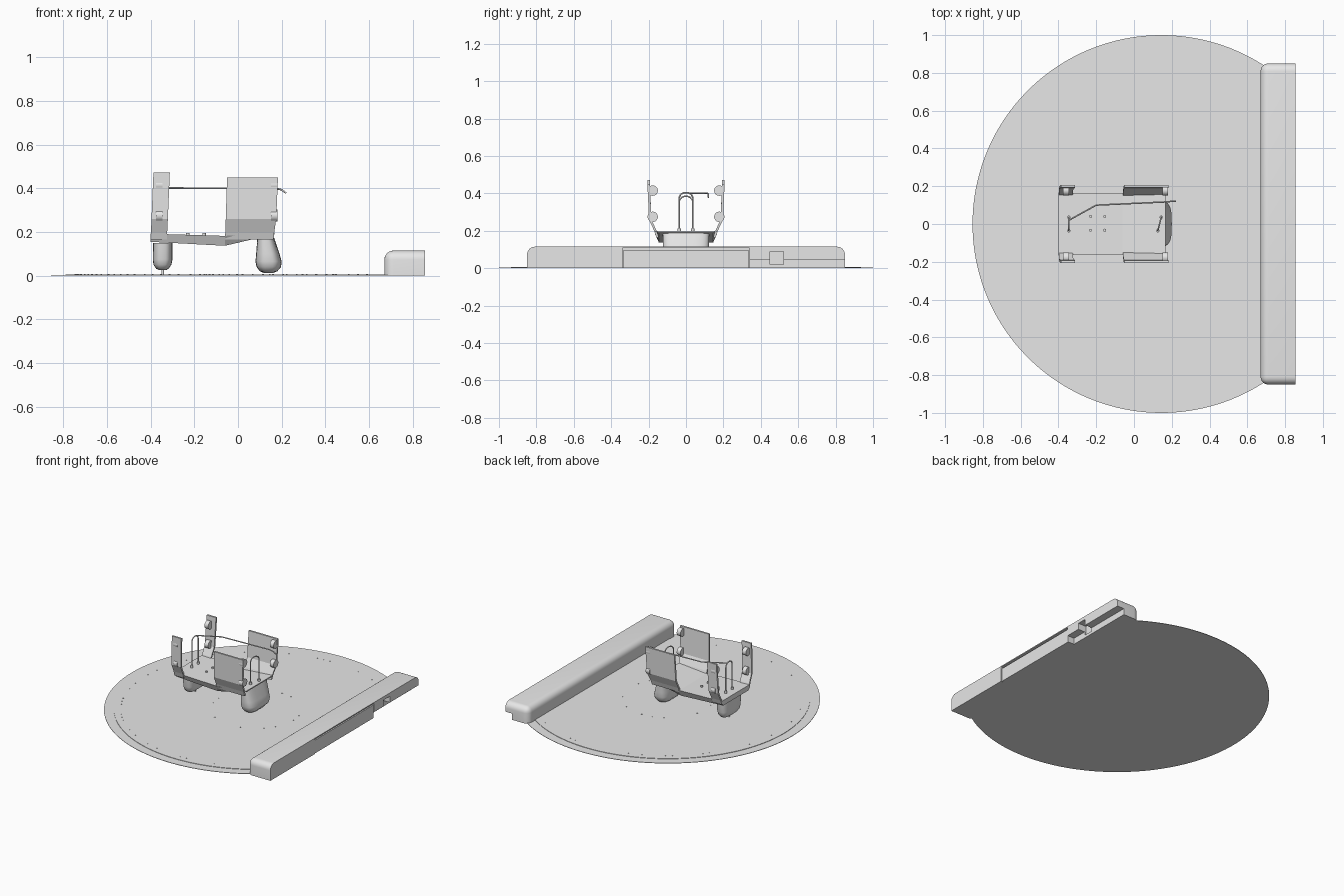
import bpy, bmesh, math
from mathutils import Vector

if "Cube" in bpy.data.objects:
    bpy.data.objects.remove(bpy.data.objects["Cube"])

grey = bpy.data.materials.new("light_grey")
grey.use_nodes = True
grey.diffuse_color = (0.8, 0.8, 0.8, 1)
grey.node_tree.nodes["Principled BSDF"].inputs["Base Color"].default_value = (0.8, 0.8, 0.8, 1)


def finish(name, bm, smooth=None):
    bmesh.ops.recalc_face_normals(bm, faces=bm.faces)
    mesh = bpy.data.meshes.new(name)
    bm.to_mesh(mesh)
    bm.free()
    ob = bpy.data.objects.new(name, mesh)
    bpy.context.collection.objects.link(ob)
    mesh.materials.append(grey)
    if smooth:
        bpy.ops.object.select_all(action='DESELECT')
        ob.select_set(True)
        bpy.context.view_layer.objects.active = ob
        bpy.ops.object.shade_smooth_by_angle(angle=math.radians(smooth))
    return ob


def loft(name, rings, smooth=None):
    """Skin a list of equal-length point rings and cap both ends."""
    bm = bmesh.new()
    loops = [[bm.verts.new(p) for p in ring] for ring in rings]
    n = len(loops[0])
    for a, b in zip(loops, loops[1:]):
        for i in range(n):
            j = (i + 1) % n
            bm.faces.new((a[i], a[j], b[j], b[i]))
    bm.faces.new(loops[0])
    bm.faces.new(loops[-1])
    return finish(name, bm, smooth)


def box_mesh(lo, hi):
    bm = bmesh.new()
    bmesh.ops.create_cube(bm, size=1)
    for v in bm.verts:
        v.co = [l + (c + 0.5) * (h - l) for c, l, h in zip(v.co, lo, hi)]
    return bm


def cut(ob, lo, hi):
    cutter = finish("cutter", box_mesh(lo, hi))
    cutter.hide_render = True
    mod = ob.modifiers.new("cut", 'BOOLEAN')
    mod.operation, mod.solver, mod.object = 'DIFFERENCE', 'EXACT', cutter
    bpy.ops.object.select_all(action='DESELECT')
    bpy.context.view_layer.objects.active = ob
    ob.select_set(True)
    bpy.ops.object.modifier_apply(modifier=mod.name)
    bpy.data.objects.remove(cutter)


def discs(name, places, radius, depth, sides=8, axis='z'):
    """Many small cylinders in one object, each centred on its place."""
    bm = bmesh.new()
    for p in places:
        made = bmesh.ops.create_cone(bm, cap_ends=True, segments=sides,
                                     radius1=radius, radius2=radius, depth=depth)
        for v in made["verts"]:
            if axis == 'x':
                v.co = Vector((v.co.z, v.co.y, -v.co.x))
            v.co += Vector(p)
    return finish(name, bm, 40)


def wire(name, points, radius=0.004):
    curve = bpy.data.curves.new(name, 'CURVE')
    curve.dimensions = '3D'
    curve.bevel_depth = radius
    curve.bevel_resolution = 2
    curve.use_fill_caps = True
    spline = curve.splines.new('POLY')
    spline.points.add(len(points) - 1)
    for sp, p in zip(spline.points, points):
        sp.co = (*p, 1)
    curve.materials.append(grey)
    ob = bpy.data.objects.new(name, curve)
    bpy.context.collection.objects.link(ob)


# Round floor plate, clipped by the barrier, with a raised inner step
CX = 0.145


def plate(name, radius, z0, z1, limit):
    a = math.acos(min(1, (limit - CX) / radius))
    steps = 120
    angles = [a + (2 * math.pi - 2 * a) * i / steps for i in range(steps + 1)]
    ring = [(CX + radius * math.cos(t), radius * math.sin(t)) for t in angles]
    loft(name, [[(x, y, z) for x, y in ring] for z in (z0, z1)], 30)


plate("base_disc", 1.0, 0, 0.003, 0.8)
plate("raised_disc", 0.935, 0.003, 0.006, 0.75)

# Tiny studs set on two rings of the plate
inner = [math.radians(d) for d in range(0, 360, 15)]
outer = [math.radians(d + k) for d in range(60, 300, 16) for k in (0, 3, 6)]
discs("inner_studs", [(CX + 0.3 * math.cos(t), 0.3 * math.sin(t), 0.0065) for t in inner], 0.004, 0.002)
discs("outer_studs", [(CX + 0.89 * math.cos(t), 0.89 * math.sin(t), 0.0065) for t in outer], 0.004, 0.002)

# Straight barrier, rounded on its inner side, top and ends
bm = box_mesh((0.67, -0.85, 0), (0.855, 0.85, 0.115))
edges = []
for e in bm.edges:
    m = (e.verts[0].co + e.verts[1].co) / 2
    if m.x < 0.85 and m.z > 0.01:
        edges.append(e)
bmesh.ops.bevel(bm, geom=edges, offset=0.042, segments=6, profile=0.5, affect='EDGES')
barrier = finish("barrier", bm)
cut(barrier, (0.80, 0.34, -0.05), (0.90, 0.90, 0.045))
cut(barrier, (0.79, 0.45, 0.02), (0.90, 0.52, 0.09))
cut(barrier, (0.835, -0.34, -0.05), (0.90, 0.34, 0.108))
barrier.select_set(True)
bpy.context.view_layer.objects.active = barrier
bpy.ops.object.shade_smooth_by_angle(angle=math.radians(25))
finish("barrier_panel", box_mesh((0.83, -0.338, 0), (0.85, 0.338, 0.096)))

# Tray of the body: (x, floor height, underside height)
tray = [(-0.40, 0.192, 0.155), (-0.06, 0.182, 0.137), (0.168, 0.198, 0.19)]
loft("tray", [[(x, -0.165, t), (x, 0.165, t), (x, 0.145, b), (x, -0.145, b)] for x, t, b in tray])


# Side walls and rear posts: (height, outward offset, rear x, front x)
def wall(name, levels, side, thick=0.013):
    rings = []
    for z, y, x0, x1 in levels:
        rings.append([(x0, side * y, z), (x1, side * y, z),
                      (x1, side * (y - thick), z), (x0, side * (y - thick), z)])
    loft(name, rings)


front_levels = [(0.165, 0.158, -0.06, 0.163), (0.20, 0.17, -0.058, 0.166),
                (0.26, 0.198, -0.056, 0.175), (0.45, 0.206, -0.05, 0.183)]
rear_levels = [(0.165, 0.158, -0.40, -0.326), (0.20, 0.17, -0.398, -0.324),
               (0.26, 0.198, -0.396, -0.321), (0.473, 0.206, -0.387, -0.312)]
for side, word in ((1, "left"), (-1, "right")):
    wall(word + "_side_wall", front_levels, side)
    wall(word + "_rear_post", rear_levels, side)
    spots = [(x, side * 0.178, z) for x in (-0.36, 0.165) for z in (0.275, 0.415)]
    discs(word + "_hinge_knobs", spots, 0.028, 0.03, 16, 'x')


# Rounded feet: (height, rear x, front x, half width)
def foot(name, levels):
    rings = []
    for z, x0, x1, w in levels:
        ring = []
        for i in range(32):
            t = 2 * math.pi * i / 32
            c, s = math.cos(t), math.sin(t)
            px = math.copysign(abs(c) ** 0.7, c)
            py = math.copysign(abs(s) ** 0.6, s)
            ring.append(((x0 + x1) / 2 + px * (x1 - x0) / 2, py * w, z))
        rings.append(ring)
    loft(name, rings, 50)


foot("front_foot", [(0.012, 0.12, 0.16, 0.07), (0.02, 0.10, 0.18, 0.095), (0.04, 0.085, 0.197, 0.113),
                    (0.065, 0.08, 0.20, 0.12), (0.10, 0.083, 0.19, 0.122), (0.19, 0.09, 0.16, 0.125)])
foot("rear_foot", [(0.025, -0.36, -0.33, 0.06), (0.032, -0.375, -0.317, 0.08), (0.05, -0.387, -0.305, 0.095),
                   (0.075, -0.39, -0.30, 0.102), (0.15, -0.388, -0.30, 0.11)])
discs("rear_pivot_pin", [(-0.345, 0, 0.015)], 0.006, 0.03, 12)


# Wire hoops, the long rod and the floor bosses
def hoop(name, x, lean, top):
    pts = []
    for i in range(13):
        t = math.pi * i / 12
        pts.append((x + lean * math.cos(t), 0.036 * math.cos(t), top - 0.03 + 0.03 * math.sin(t)))
    wire(name, [(x + lean, 0.036, 0.185)] + pts + [(x - lean, -0.036, 0.185)])


hoop("rear_hoop", -0.345, 0, 0.405)
hoop("front_hoop", 0.135, 0.009, 0.385)
wire("long_rod", [(-0.345, 0.02, 0.402), (-0.2, 0.10, 0.4), (0.17, 0.117, 0.4),
                  (0.20, 0.12, 0.393), (0.22, 0.12, 0.378)])
discs("floor_bosses", [(x, y, 0.19) for x in (-0.23, -0.155) for y in (-0.033, 0.04)], 0.008, 0.012, 12)
discs("hoop_sockets", [(-0.345, -0.036, 0.195), (-0.345, 0.036, 0.195),
                       (0.126, -0.036, 0.2), (0.144, 0.036, 0.2)], 0.009, 0.025, 12)
